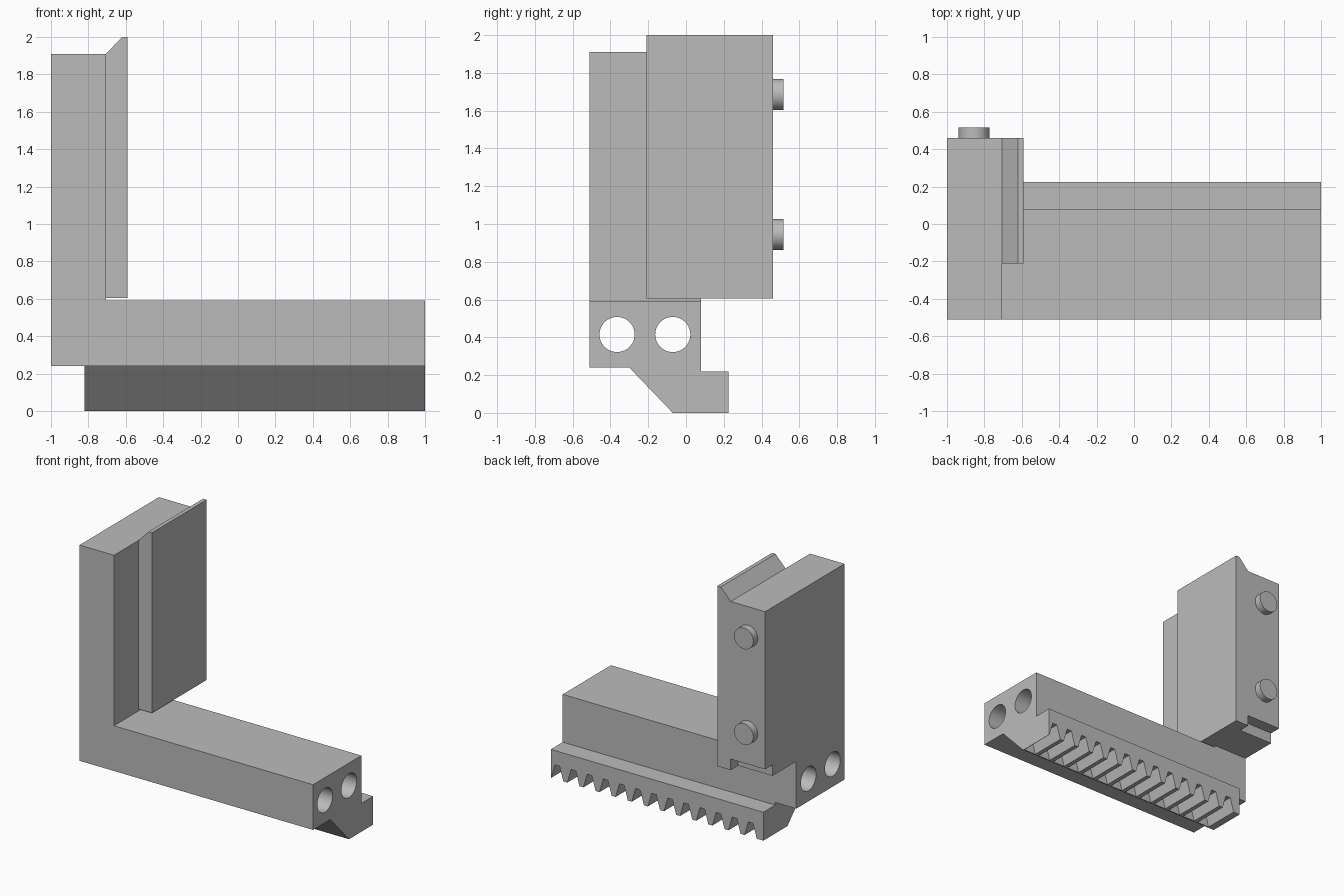
import bpy, bmesh, math
from mathutils import Vector

cube = bpy.data.objects.get("Cube")
if cube:
    bpy.data.objects.remove(cube, do_unlink=True)

steel = bpy.data.materials.new("grey_steel")
steel.use_nodes = True
colour = (0.5, 0.5, 0.5, 1)
steel.diffuse_color = colour
steel.node_tree.nodes["Principled BSDF"].inputs["Base Color"].default_value = colour


def make_object(name, bm):
    bmesh.ops.recalc_face_normals(bm, faces=bm.faces)
    mesh = bpy.data.meshes.new(name)
    bm.to_mesh(mesh)
    bm.free()
    mesh.materials.append(steel)
    obj = bpy.data.objects.new(name, mesh)
    bpy.context.collection.objects.link(obj)
    return obj


def add_prism(bm, profile, axis, start, end):
    """Extrude a (y, z) profile along x, or an (x, z) profile along y."""
    if axis == "x":
        points = [(start, a, b) for a, b in profile]
        step = Vector((end - start, 0, 0))
    else:
        points = [(a, start, b) for a, b in profile]
        step = Vector((0, end - start, 0))
    face = bm.faces.new([bm.verts.new(p) for p in points])
    result = bmesh.ops.extrude_face_region(bm, geom=[face])
    moved = [g for g in result["geom"] if isinstance(g, bmesh.types.BMVert)]
    bmesh.ops.translate(bm, verts=moved, vec=step)
    return bm


def prism(name, profile, axis, start, end):
    return make_object(name, add_prism(bmesh.new(), profile, axis, start, end))


def circle(a, b, radius, sides=48):
    turn = 2 * math.pi / sides
    return [(a + radius * math.cos(i * turn), b + radius * math.sin(i * turn))
            for i in range(sides)]


def activate(obj):
    bpy.ops.object.select_all(action="DESELECT")
    obj.select_set(True)
    bpy.context.view_layer.objects.active = obj


def cut(obj, cutter):
    cutter.hide_render = True
    mod = obj.modifiers.new("cut", "BOOLEAN")
    mod.operation = "DIFFERENCE"
    mod.solver = "EXACT"
    mod.object = cutter
    activate(obj)
    bpy.ops.object.modifier_apply(modifier=mod.name)
    bpy.data.objects.remove(cutter, do_unlink=True)


def smooth(obj):
    activate(obj)
    bpy.ops.object.shade_smooth_by_angle(angle=math.radians(30))


# Base bar with two lengthwise bores
base = prism("base_bar", [(-0.51, 0.24), (0.08, 0.24), (0.08, 0.59), (-0.51, 0.59)], "x", -1, 1)
bores = bmesh.new()
for y in (-0.365, -0.07):
    add_prism(bores, circle(y, 0.415, 0.093), "x", -1.1, 1.1)
cut(base, make_object("bore_cutter", bores))
smooth(base)

# Rack under the bar, with slots cut from its back edge
rack = prism("toothed_rack", [(-0.30, 0.24), (-0.07, 0), (0.225, 0), (0.225, 0.22),
                              (0.08, 0.22), (0.08, 0.24)], "x", -0.82, 1)
slots = bmesh.new()
for i in range(13):
    x = 0.945 - 0.138 * i
    add_prism(slots, [(x - 0.055, -0.01), (x + 0.055, -0.01), (x + 0.02, 0.11), (x - 0.02, 0.11)],
              "y", -0.06, 0.3)
cut(rack, make_object("slot_cutter", slots))

# Upright block with a notch under its back edge
prism("upright_block", [(-0.51, 0.59), (0.08, 0.59), (0.08, 0.605), (0.37, 0.605), (0.37, 0.69),
                        (0.46, 0.69), (0.46, 1.91), (-0.51, 1.91)], "x", -1, -0.705)

# Raised face plate with a sloped lip on top
prism("face_plate", [(-0.705, 0.605), (-0.59, 0.605), (-0.59, 2), (-0.62, 2), (-0.705, 1.91)],
      "y", -0.21, 0.46)

# Round studs on the back
for label, z in (("lower", 0.945), ("upper", 1.685)):
    smooth(prism(label + "_stud", circle(-0.855, z, 0.082), "y", 0.46, 0.515))
